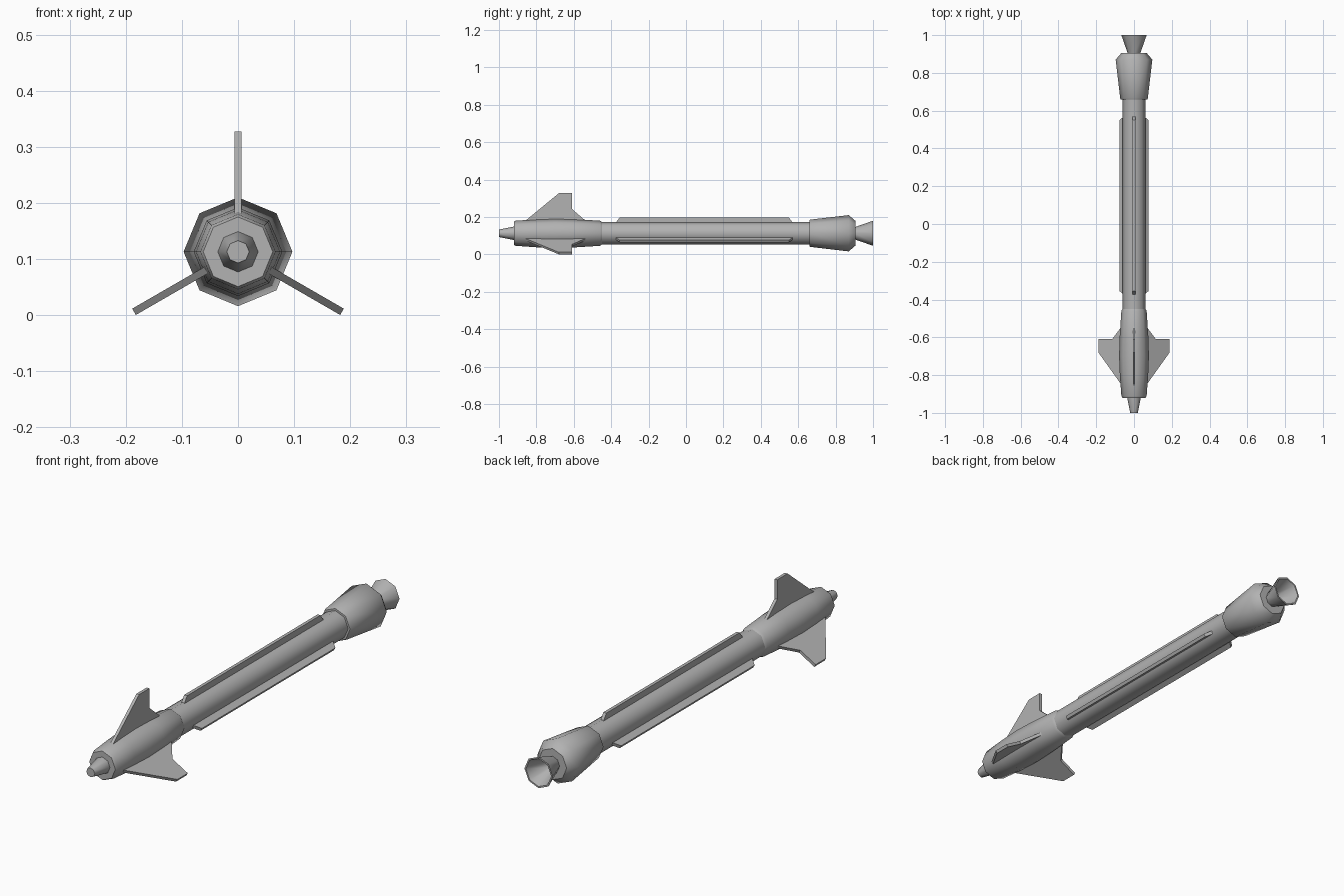
import bpy, bmesh, math
from mathutils import Vector

cube = bpy.data.objects.get("Cube")
if cube:
    bpy.data.objects.remove(cube)

AXIS_Z = 0.113
SIDES = 8

grey = bpy.data.materials.new("plain grey")
grey.use_nodes = True
colour = (0.45, 0.45, 0.45, 1)
grey.diffuse_color = colour
grey.node_tree.nodes["Principled BSDF"].inputs["Base Color"].default_value = colour


def finish(name, bm, smooth=False):
    bmesh.ops.recalc_face_normals(bm, faces=bm.faces)
    mesh = bpy.data.meshes.new(name)
    bm.to_mesh(mesh)
    bm.free()
    mesh.materials.append(grey)
    obj = bpy.data.objects.new(name, mesh)
    bpy.context.collection.objects.link(obj)
    if smooth:
        bpy.ops.object.select_all(action="DESELECT")
        obj.select_set(True)
        bpy.context.view_layer.objects.active = obj
        bpy.ops.object.shade_smooth_by_angle(angle=math.radians(46))
    return obj


def lathe(name, profile):
    """Turn a (y, radius) outline around the long axis."""
    bm = bmesh.new()
    verts = [bm.verts.new((0, y, AXIS_Z + r)) for y, r in profile]
    edges = [bm.edges.new(pair) for pair in zip(verts, verts[1:])]
    bmesh.ops.spin(bm, geom=verts + edges, cent=(0, 0, AXIS_Z), axis=(0, 1, 0),
                   angle=math.tau, steps=SIDES)
    bmesh.ops.remove_doubles(bm, verts=bm.verts, dist=0.0001)
    return finish(name, bm, True)


def radial_plate(name, outline, thickness, angle):
    """Extrude a (y, radius) outline as a plate standing out from the axis."""
    out = Vector((math.cos(angle), 0, math.sin(angle)))
    side = Vector((-math.sin(angle), 0, math.cos(angle)))
    bm = bmesh.new()
    base = Vector((0, 0, AXIS_Z)) - side * thickness / 2
    face = bm.faces.new([bm.verts.new(base + out * r + Vector((0, y, 0)))
                         for y, r in outline])
    ext = bmesh.ops.extrude_face_region(bm, geom=[face])
    moved = [g for g in ext["geom"] if isinstance(g, bmesh.types.BMVert)]
    bmesh.ops.translate(bm, verts=moved, vec=side * thickness)
    return finish(name, bm)


# Round sections from the nose back
lathe("nose_probe", [(-1, 0), (-1, 0.02), (-0.92, 0.036), (-0.91, 0.036), (-0.91, 0)])
lathe("forward_section", [(-0.92, 0), (-0.92, 0.062), (-0.91, 0.067), (-0.8, 0.075),
                          (-0.7, 0.079), (-0.6, 0.076), (-0.46, 0.067),
                          (-0.45, 0.061), (-0.45, 0)])
lathe("main_tube", [(-0.46, 0), (-0.46, 0.061), (0.67, 0.061), (0.67, 0)])
lathe("rear_booster", [(0.66, 0), (0.66, 0.07), (0.665, 0.073), (0.87, 0.097),
                       (0.905, 0.067), (0.905, 0)])

# Flared nozzle, open at the back
lathe("exhaust_nozzle", [(0.9, 0), (0.9, 0.032), (1, 0.067), (1, 0.06),
                         (0.91, 0.024), (0.91, 0)])

# Three fins and three long strakes
fin = [(-0.86, 0.05), (-0.86, 0.066), (-0.68, 0.214), (-0.61, 0.214),
       (-0.61, 0.13), (-0.535, 0.065), (-0.535, 0.05)]
strake = [(-0.38, 0.05), (-0.355, 0.085), (0.55, 0.085), (0.575, 0.05)]
for label, degrees in (("top", 90), ("right", 210), ("left", 330)):
    angle = math.radians(degrees)
    radial_plate(label + "_fin", fin, 0.013, angle)
    radial_plate(label + "_strake", strake, 0.014, angle)
